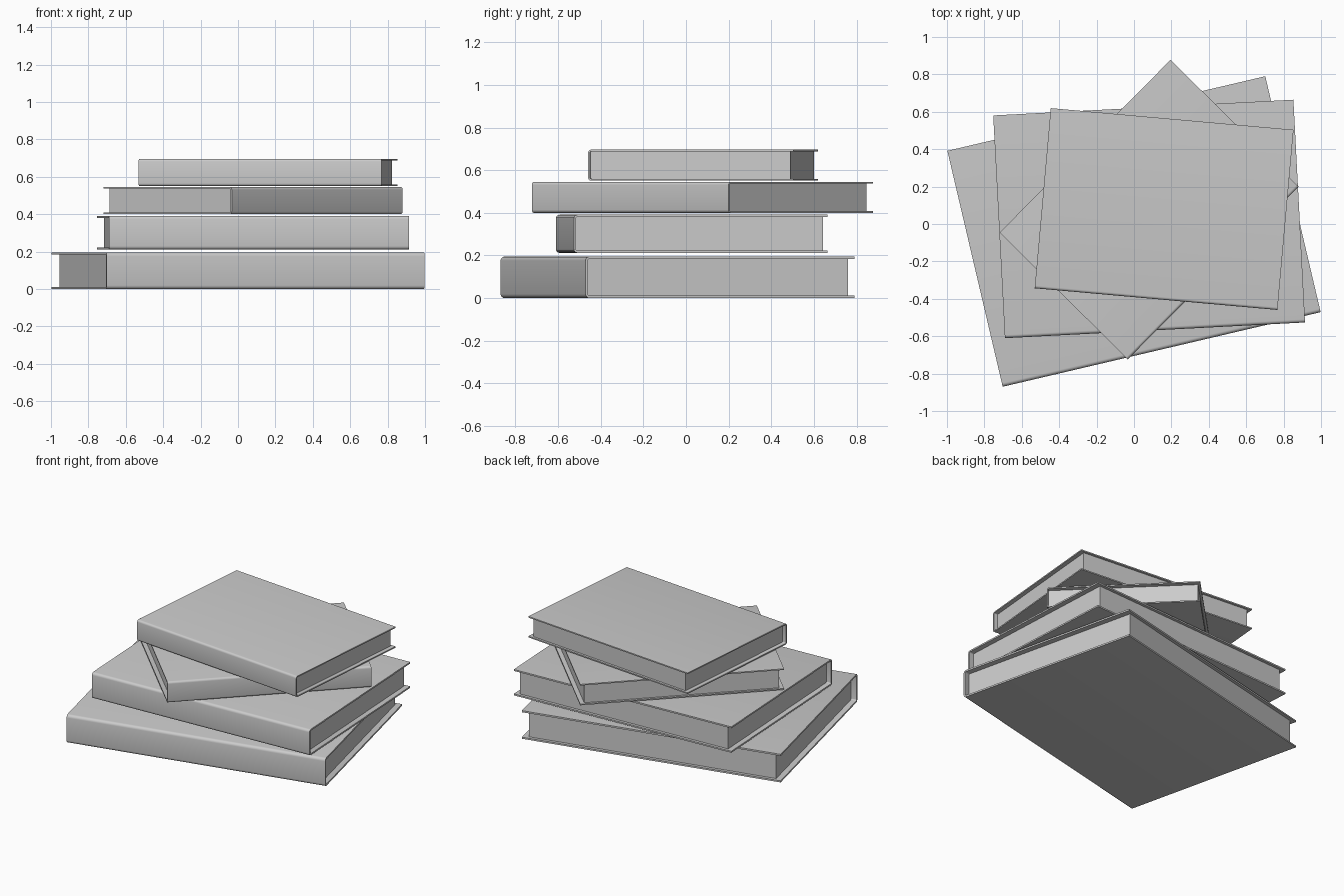
import bpy, bmesh
from math import sin, cos, pi, radians
from mathutils import Vector

if "Cube" in bpy.data.objects:
    bpy.data.objects.remove(bpy.data.objects["Cube"])

HEIGHT, DEPTH, BOARD = 0.1115, 0.742, 0.0065   # proportions of a book of length 1
END_GAP, FORE_GAP = 0.022, 0.012               # page block set back from the boards


def finish(name, bm, length, place):
    bmesh.ops.recalc_face_normals(bm, faces=bm.faces)
    mesh = bpy.data.meshes.new(name)
    bm.to_mesh(mesh)
    bm.free()
    ob = bpy.data.objects.new(name, mesh)
    bpy.context.collection.objects.link(ob)
    x, y, z, angle = place
    ob.location = (x, y, z)
    ob.rotation_euler.z = radians(angle)
    ob.scale = (length,) * 3
    return ob


def spine_curve(inset, r):
    """Rounded bottom and top spine corners, from lower board to upper board."""
    y, z0, z1 = -DEPTH / 2 + inset, inset, HEIGHT - inset
    n = 4
    low = [(y + r - r * sin(pi / 2 * i / n), z0 + r - r * cos(pi / 2 * i / n)) for i in range(n + 1)]
    high = [(a, z0 + z1 - b) for a, b in reversed(low)]
    return [(DEPTH / 2, z0)] + low + high + [(DEPTH / 2, z1)]


def cover(name, length, place):
    bm = bmesh.new()
    outline = spine_curve(0, 0.011) + spine_curve(BOARD, 0.0045)[::-1]
    face = bm.faces.new([bm.verts.new((-0.5, y, z)) for y, z in outline])
    res = bmesh.ops.extrude_face_region(bm, geom=[face])
    moved = [v for v in res["geom"] if isinstance(v, bmesh.types.BMVert)]
    bmesh.ops.translate(bm, verts=moved, vec=(1, 0, 0))
    ob = finish(name, bm, length, place)
    bpy.context.view_layer.objects.active = ob
    ob.select_set(True)
    bpy.ops.object.shade_smooth_by_angle(angle=radians(35))
    ob.select_set(False)


def pages(name, length, place):
    bm = bmesh.new()
    bmesh.ops.create_cube(bm, size=1)
    y0, y1 = -DEPTH / 2 + BOARD, DEPTH / 2 - FORE_GAP
    bmesh.ops.scale(bm, verts=bm.verts, vec=(1 - 2 * END_GAP, y1 - y0, HEIGHT - 2 * BOARD))
    bmesh.ops.translate(bm, verts=bm.verts, vec=Vector((0, (y0 + y1) / 2, HEIGHT / 2)))
    finish(name, bm, length, place)


# Stack from bottom to top: length, (x, y, z, turn in degrees)
books = [
    ("bottom_book", 1.746, (0.0, -0.04, 0.0, 13.2)),
    ("second_book", 1.607, (0.081, 0.027, 0.212, 3.0)),
    ("third_book", 1.299, (0.081, 0.077, 0.4, 45.3)),
    ("top_book", 1.303, (0.161, 0.08, 0.551, -5.1)),
]
for name, length, place in books:
    cover(name + "_cover", length, place)
    pages(name + "_pages", length, place)
